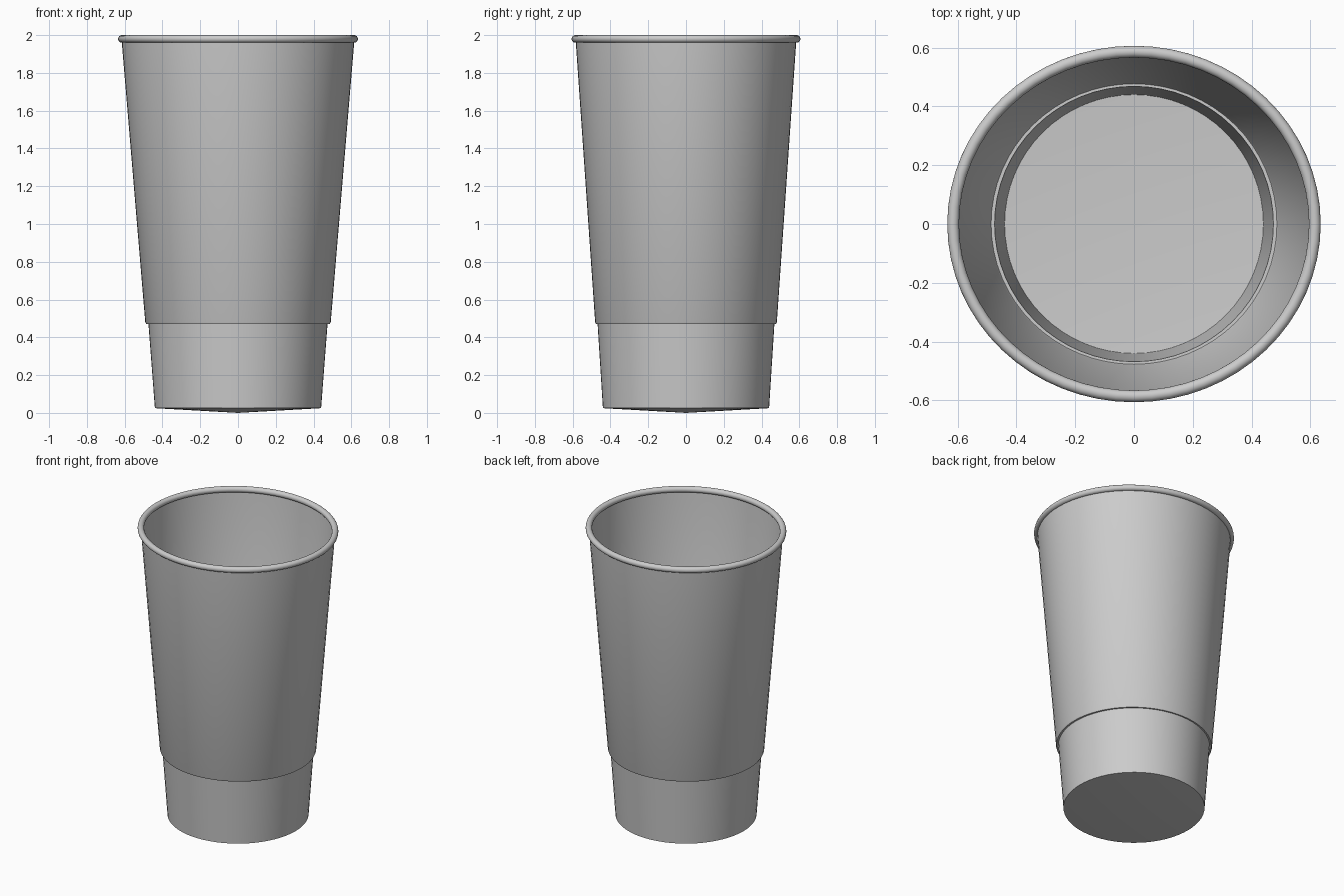
import bpy, bmesh, math

if "Cube" in bpy.data.objects:
    bpy.data.objects.remove(bpy.data.objects["Cube"])

SEG = 64


def lathe(name, rings, tip=None, closed=False, crease=30):
    """Skin a stack of elliptical rings given as (x radius, y radius, z)."""
    bm = bmesh.new()
    loops = []
    for rx, ry, z in rings:
        loops.append([bm.verts.new((rx * math.cos(2 * math.pi * i / SEG),
                                    ry * math.sin(2 * math.pi * i / SEG), z))
                      for i in range(SEG)])
    pairs = list(zip(loops, loops[1:]))
    if closed:
        pairs.append((loops[-1], loops[0]))
    for low, high in pairs:
        for i in range(SEG):
            j = (i + 1) % SEG
            bm.faces.new((low[i], low[j], high[j], high[i]))
    if tip is not None:
        centre = bm.verts.new((0, 0, tip))
        for i in range(SEG):
            bm.faces.new((centre, loops[0][(i + 1) % SEG], loops[0][i]))
    mesh = bpy.data.meshes.new(name)
    bm.to_mesh(mesh)
    bm.free()
    obj = bpy.data.objects.new(name, mesh)
    bpy.context.collection.objects.link(obj)
    bpy.ops.object.select_all(action='DESELECT')
    obj.select_set(True)
    bpy.context.view_layer.objects.active = obj
    bpy.ops.object.shade_smooth_by_angle(angle=math.radians(crease))
    return obj


# Thin cup wall with a step, round at the base and oval at the mouth,
# closed by a slightly sagging floor
lathe("cup_body", [
    (0.440, 0.440, 0.025),
    (0.474, 0.468, 0.470),
    (0.486, 0.477, 0.470),
    (0.491, 0.481, 0.480),
    (0.616, 0.584, 1.970),
], tip=0.0)

# Rolled rim
R = 0.02
lathe("rolled_rim", [
    (0.615 + R * math.cos(a), 0.586 + R * math.cos(a), 1.98 + R * math.sin(a))
    for a in (2 * math.pi * k / 16 for k in range(16))
], closed=True, crease=60)
